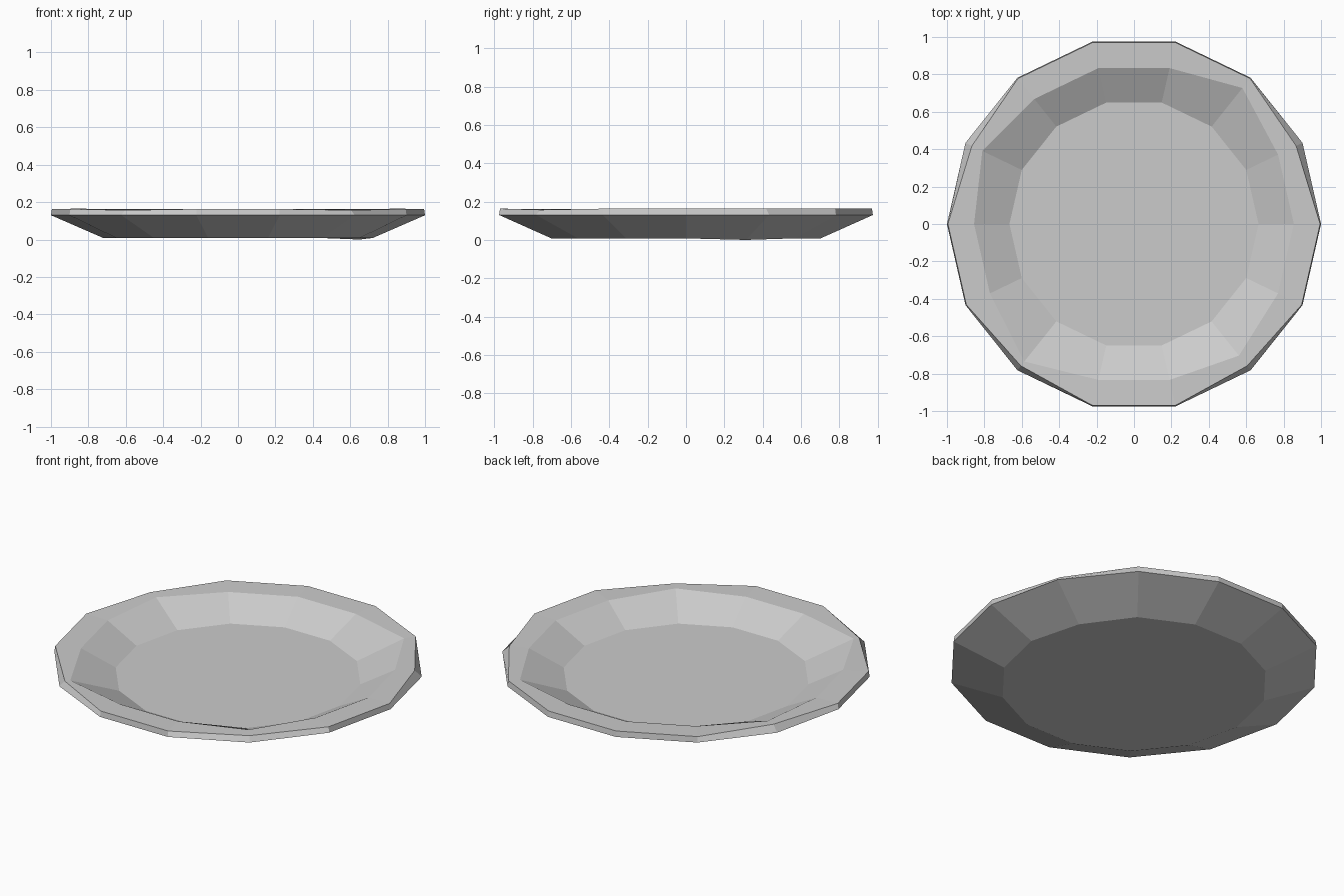
import bpy
import bmesh
from math import cos, sin, tau

if "Cube" in bpy.data.objects:
    bpy.data.objects.remove(bpy.data.objects["Cube"], do_unlink=True)

SIDES = 14

# Plain grey glaze
grey = bpy.data.materials.new("pale grey")
grey.use_nodes = True
colour = (0.6, 0.6, 0.6, 1)
grey.diffuse_color = colour
grey.node_tree.nodes["Principled BSDF"].inputs["Base Color"].default_value = colour

bm = bmesh.new()


def ring(radius, z, changes={}):
    """Polygon ring; changes maps a corner to its own (radius, height)."""
    verts = []
    for i in range(SIDES):
        r, h = changes.get(i, (radius, z))
        a = tau * i / SIDES
        verts.append(bm.verts.new((r * cos(a), r * sin(a), h)))
    return verts


# Profile from the underside, round the rim, and down to the well
rings = [
    ring(0.72, 0.008, {1: (0.72, 0)}),
    ring(1.0, 0.13),
    ring(0.995, 0.163, {1: (0.962, 0.165), 6: (0.962, 0.165),
                        9: (0.97, 0.157), 12: (0.97, 0.157)}),
    ring(0.855, 0.16, {2: (0.93, 0.16), 6: (0.9, 0.16),
                       9: (0.94, 0.157), 12: (0.9, 0.16)}),
    ring(0.666, 0.06),
]
for low, high in zip(rings, rings[1:]):
    for i in range(SIDES):
        j = (i + 1) % SIDES
        bm.faces.new((low[i], low[j], high[j], high[i]))

# Base and well floor
bm.faces.new(rings[0][::-1])
bm.faces.new(rings[-1])
bmesh.ops.recalc_face_normals(bm, faces=bm.faces)

mesh = bpy.data.meshes.new("plate")
bm.to_mesh(mesh)
bm.free()
mesh.materials.append(grey)
plate = bpy.data.objects.new("plate", mesh)
bpy.context.collection.objects.link(plate)
